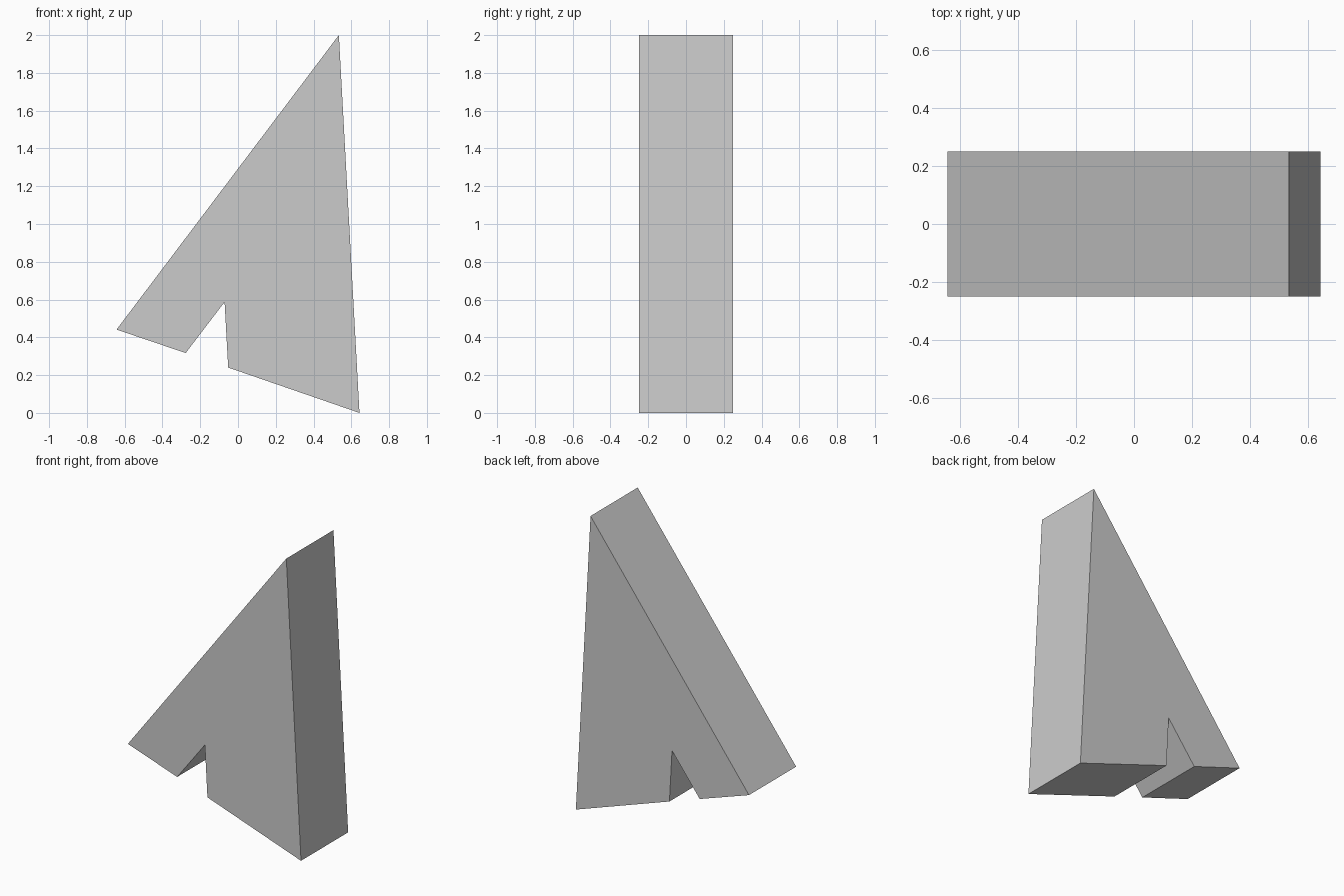
import bpy
import bmesh

cube = bpy.data.objects.get("Cube")
if cube:
    bpy.data.objects.remove(cube, do_unlink=True)

# Plain grey material
grey = bpy.data.materials.new("light_grey")
grey.use_nodes = True
colour = (0.6, 0.6, 0.6, 1)
grey.diffuse_color = colour
grey.node_tree.nodes["Principled BSDF"].inputs["Base Color"].default_value = colour

# Outline of the notched arrowhead in the x-z plane, counter-clockwise from the front
outline = [(-0.643, 0.441), (-0.277, 0.317), (-0.071, 0.587),
           (-0.052, 0.24), (0.643, 0), (0.534, 2)]
half_depth = 0.25

# Front face, extruded straight back into a solid
bm = bmesh.new()
front = bm.faces.new([bm.verts.new((x, -half_depth, z)) for x, z in outline])
result = bmesh.ops.extrude_face_region(bm, geom=[front], use_keep_orig=True)
back = [v for v in result["geom"] if isinstance(v, bmesh.types.BMVert)]
bmesh.ops.translate(bm, verts=back, vec=(0, 2 * half_depth, 0))
bmesh.ops.recalc_face_normals(bm, faces=bm.faces)

mesh = bpy.data.meshes.new("arrowhead")
bm.to_mesh(mesh)
bm.free()
mesh.materials.append(grey)
arrowhead = bpy.data.objects.new("arrowhead", mesh)
bpy.context.collection.objects.link(arrowhead)
